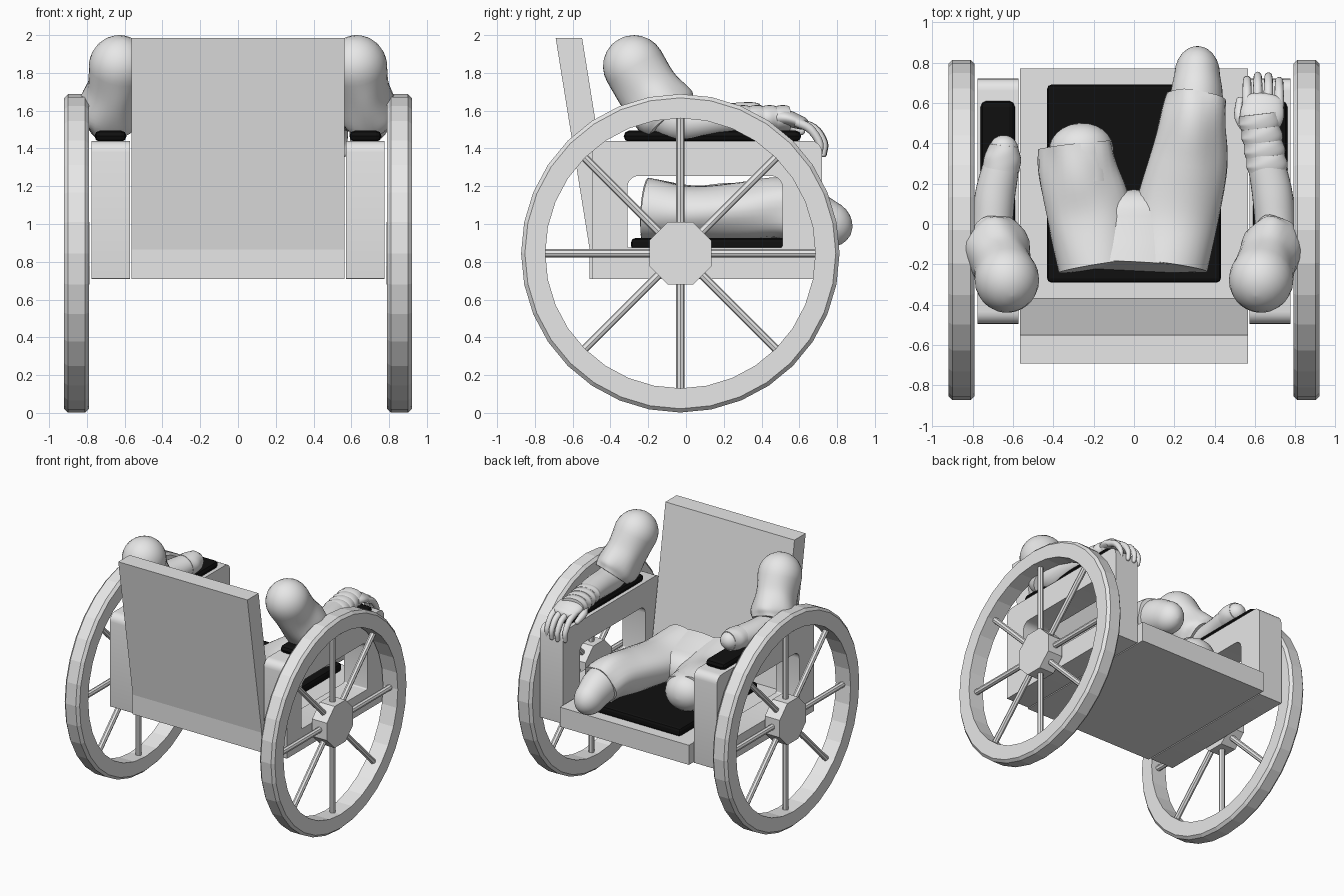
import bpy, bmesh, math
from mathutils import Vector, Matrix

if "Cube" in bpy.data.objects:
    bpy.data.objects.remove(bpy.data.objects["Cube"])

def material(name, c):
    m = bpy.data.materials.new(name)
    m.diffuse_color = (c, c, c, 1)
    m.use_nodes = True
    m.node_tree.nodes["Principled BSDF"].inputs["Base Color"].default_value = m.diffuse_color
    return m

GREY = material("pale grey", 0.8)
BLACK = material("black padding", 0.005)

def finish(bm, name, mat, smooth=None):
    bmesh.ops.recalc_face_normals(bm, faces=bm.faces)
    me = bpy.data.meshes.new(name)
    bm.to_mesh(me)
    bm.free()
    me.materials.append(mat)
    ob = bpy.data.objects.new(name, me)
    bpy.context.collection.objects.link(ob)
    if smooth:
        bpy.ops.object.select_all(action='DESELECT')
        ob.select_set(True)
        bpy.context.view_layer.objects.active = ob
        bpy.ops.object.shade_smooth_by_angle(angle=math.radians(smooth))
    return ob

def bevel(ob, w, seg=2):
    m = ob.modifiers.new("bevel", 'BEVEL')
    m.width, m.segments = w, seg

def box(name, x, y, z, mat):
    bm = bmesh.new()
    bmesh.ops.create_cube(bm, size=1)
    for v in bm.verts:
        v.co = Vector([a + (b - a) * (c + 0.5) for (a, b), c in zip((x, y, z), v.co)])
    return finish(bm, name, mat)

def rounded(y0, y1, z0, z1, r_low, r_top):
    pts = []
    for k, (cy, cz, r) in enumerate([(y1, z1, r_top), (y0, z1, r_top), (y0, z0, r_low), (y1, z0, r_low)]):
        sy, sz = (1 if cy == y1 else -1), (1 if cz == z1 else -1)
        for i in range(6):
            a = math.pi / 2 * (k + i / 5)
            pts.append((cy - sy * r + r * math.cos(a), cz - sz * r + r * math.sin(a)))
    return pts

def loft(name, path, start=0, end=0, wrinkle=0, folds=5, n=28, steps=6, mat=GREY):
    """Tube through (x, y, z, width radius, depth radius) stations; start/end are dome lengths."""
    P = [Vector(p) for p in path]
    P = [2 * P[0] - P[1]] + P + [2 * P[-1] - P[-2]]
    S = []
    for i in range(1, len(P) - 2):
        a, b, c, d = P[i - 1:i + 3]
        for k in range(steps):
            t = k / steps
            S.append(0.5 * (2 * b + (c - a) * t + (2 * a - 5 * b + 4 * c - d) * t * t
                            + (3 * b - a - 3 * c + d) * t ** 3))
    S.append(P[-2])
    rings = []
    for i, s in enumerate(S):
        t = (S[min(i + 1, len(S) - 1)] - S[max(i - 1, 0)]).to_3d().normalized()
        rings.append((s.to_3d(), t, s[3], s[4], i / (len(S) - 1)))
    def dome(ring, length, sign):
        c, t, ra, rb, f = ring
        out = []
        for k in range(1, 7):
            a = math.pi / 2 * k / 6.15
            out.append((c + t * sign * length * math.sin(a), t, ra * math.cos(a), rb * math.cos(a), f))
        return out
    rings = (dome(rings[0], start, -1)[::-1] if start else []) + rings + (dome(rings[-1], end, 1) if end else [])
    bm = bmesh.new()
    loops = []
    for c, t, ra, rb, f in rings:
        u = Vector((1, 0, 0)) - t * t.x
        u.normalize()
        v = t.cross(u)
        loop = []
        for j in range(n):
            a = 2 * math.pi * j / n
            w = 1 + wrinkle * f * (math.sin(folds * a + 5 * f) + 0.5 * math.sin(3 * a - 9 * f))
            loop.append(bm.verts.new(c + u * ra * w * math.cos(a) + v * rb * w * math.sin(a)))
        loops.append(loop)
    for A, B in zip(loops, loops[1:]):
        for j in range(n):
            bm.faces.new((A[j], A[(j + 1) % n], B[(j + 1) % n], B[j]))
    bm.faces.new(loops[0])
    bm.faces.new(loops[-1])
    return finish(bm, name, mat, 50)

# Seat and reclined back as one side profile
bm = bmesh.new()
prof = [(-0.51, 0.71), (0.77, 0.71), (0.77, 0.865), (-0.37, 0.865), (-0.55, 1.985), (-0.69, 1.985), (-0.51, 0.865)]
f = bm.faces.new([bm.verts.new((-0.565, y, z)) for y, z in prof])
g = bmesh.ops.extrude_face_region(bm, geom=[f])
bmesh.ops.translate(bm, vec=(1.13, 0, 0), verts=[v for v in g['geom'] if isinstance(v, bmesh.types.BMVert)])
finish(bm, "seat_and_back", GREY)
bevel(box("seat_cushion", (-0.43, 0.43), (-0.29, 0.69), (0.86, 0.925), BLACK), 0.02)

def arm_frame(name, s):
    # Side panel with a rounded opening
    outer = rounded(-0.495, 0.72, 0.71, 1.44, 0.002, 0.06)
    inner = rounded(-0.31, 0.51, 0.875, 1.255, 0.01, 0.06)
    bm = bmesh.new()
    L = [[bm.verts.new((s * x, y, z)) for y, z in pts]
         for x, pts in ((0.573, outer), (0.775, outer), (0.775, inner), (0.573, inner))]
    n = len(outer)
    for A, B in zip(L, L[1:] + L[:1]):
        for j in range(n):
            bm.faces.new((A[j], A[(j + 1) % n], B[(j + 1) % n], B[j]))
    finish(bm, name, GREY, 30)

def wheel(side, s):
    # Flat-sided rim, octagonal hub and four through-bars forming eight spokes
    cy, cz, seg = -0.03, 0.845, 32
    prof = [(0.79, 0.715), (0.79, 0.823), (0.81, 0.843), (0.90, 0.843), (0.92, 0.823), (0.92, 0.715)]
    bm = bmesh.new()
    rings = []
    for i in range(seg):
        a = 2 * math.pi * i / seg
        rings.append([bm.verts.new((s * x, cy + r * math.cos(a), cz + r * math.sin(a))) for x, r in prof])
    for i in range(seg):
        A, B = rings[i], rings[(i + 1) % seg]
        for j in range(6):
            bm.faces.new((A[j], A[(j + 1) % 6], B[(j + 1) % 6], B[j]))
    finish(bm, side + "_wheel_rim", GREY)
    bm = bmesh.new()
    M = Matrix.Translation((s * 0.85, cy, cz))
    bmesh.ops.create_cone(bm, cap_ends=True, segments=8, radius1=0.178, radius2=0.178, depth=0.13,
                          matrix=M @ Matrix.Rotation(math.pi / 2, 4, 'Y') @ Matrix.Rotation(math.pi / 8, 4, 'Z'))
    finish(bm, side + "_wheel_hub", GREY)
    bm = bmesh.new()
    for k in range(4):
        bmesh.ops.create_cone(bm, cap_ends=True, segments=8, radius1=0.022, radius2=0.022, depth=1.46,
                              matrix=M @ Matrix.Rotation(k * math.pi / 4, 4, 'X'))
    finish(bm, side + "_wheel_spokes", GREY)

for side, s in (("right", 1), ("left", -1)):
    arm_frame(side + "_arm_frame", s)
    bevel(box(side + "_arm_pad", sorted((s * 0.59, s * 0.76)), (-0.33, 0.61), (1.435, 1.495), BLACK), 0.03)
    wheel(side, s)
    # Rolled sleeve around the upper arm
    w = 0.15 if s > 0 else 0.165
    loft(side + "_sleeve", [(s * 0.63, -0.275, 1.835, 0.16, 0.165), (s * 0.655, -0.2, 1.71, 0.145, 0.165),
                            (s * 0.685, -0.12, 1.6, w, 0.175), (s * 0.7, -0.08, 1.55, w * 0.8, 0.16)],
         start=0.165, wrinkle=0.05)

# Right forearm, wrist wraps and hand
loft("right_forearm", [(0.69, -0.17, 1.6, 0.1, 0.1), (0.7, -0.04, 1.535, 0.1, 0.1), (0.685, 0.15, 1.545, 0.1, 0.085),
                       (0.65, 0.32, 1.555, 0.09, 0.07), (0.625, 0.47, 1.56, 0.08, 0.055)], start=0.08)
for i in range(4):
    y = 0.29 + i * 0.07
    x = 0.658 - i * 0.012
    loft("wrist_wrap_%d" % (i + 1), [(x, y - 0.035, 1.555, 0.092, 0.064), (x, y, 1.557, 0.102, 0.072),
                                     (x - 0.005, y + 0.045, 1.558, 0.098, 0.066)], wrinkle=0.03, folds=2)
loft("right_palm", [(0.62, 0.44, 1.56, 0.075, 0.05), (0.633, 0.53, 1.56, 0.108, 0.045), (0.642, 0.61, 1.535, 0.098, 0.035)],
     start=0.03, end=0.04)
for i, dy in enumerate((-0.005, 0.015, 0.012, -0.01)):
    x = 0.56 + i * 0.053
    loft("finger_%d" % (i + 1), [(x, 0.58, 1.54, 0.024, 0.024), (x, 0.665 + dy, 1.505, 0.023, 0.023),
                                 (x, 0.717 + dy, 1.43, 0.02, 0.02), (x, 0.715 + dy, 1.37, 0.016, 0.016)],
         end=0.016, n=12, steps=4)
loft("thumb", [(0.57, 0.46, 1.55, 0.03, 0.03), (0.525, 0.53, 1.525, 0.028, 0.028), (0.525, 0.61, 1.49, 0.02, 0.02)],
     end=0.02, n=12, steps=4)

# Left forearm ending in a rounded, wrapped stump
loft("left_forearm", [(-0.69, -0.17, 1.6, 0.1, 0.1), (-0.7, -0.04, 1.545, 0.1, 0.1), (-0.69, 0.13, 1.55, 0.1, 0.09),
                      (-0.66, 0.28, 1.56, 0.09, 0.08), (-0.645, 0.37, 1.565, 0.072, 0.07)], start=0.08, end=0.07)
loft("left_stump_wrap", [(-0.66, 0.27, 1.56, 0.092, 0.083), (-0.65, 0.33, 1.563, 0.09, 0.083),
                         (-0.643, 0.39, 1.565, 0.073, 0.072)], wrinkle=0.03, folds=2)

# Trousers: hips, two thighs with loose cuffs, and rounded leg ends
loft("hips", [(-0.005, -0.21, 1.075, 0.37, 0.17), (0, -0.1, 1.06, 0.35, 0.155), (0, 0.03, 1.05, 0.28, 0.13)], end=0.14)
loft("right_trouser_leg", [(0.17, -0.21, 1.075, 0.195, 0.17), (0.205, 0.03, 1.055, 0.21, 0.145),
                           (0.265, 0.3, 1.065, 0.195, 0.155), (0.295, 0.5, 1.08, 0.165, 0.16),
                           (0.315, 0.62, 1.05, 0.15, 0.155)], wrinkle=0.045)
loft("right_leg_end", [(0.3, 0.5, 1.085, 0.135, 0.145), (0.31, 0.64, 1.05, 0.13, 0.14),
                       (0.313, 0.74, 1.005, 0.113, 0.125)], end=0.145)
loft("left_trouser_leg", [(-0.18, -0.21, 1.075, 0.195, 0.17), (-0.22, 0.03, 1.06, 0.21, 0.145),
                          (-0.265, 0.22, 1.06, 0.2, 0.15), (-0.285, 0.39, 1.05, 0.18, 0.15)], wrinkle=0.05)
loft("left_leg_end", [(-0.25, 0.2, 1.065, 0.16, 0.145), (-0.262, 0.37, 1.055, 0.16, 0.14)], end=0.13)
